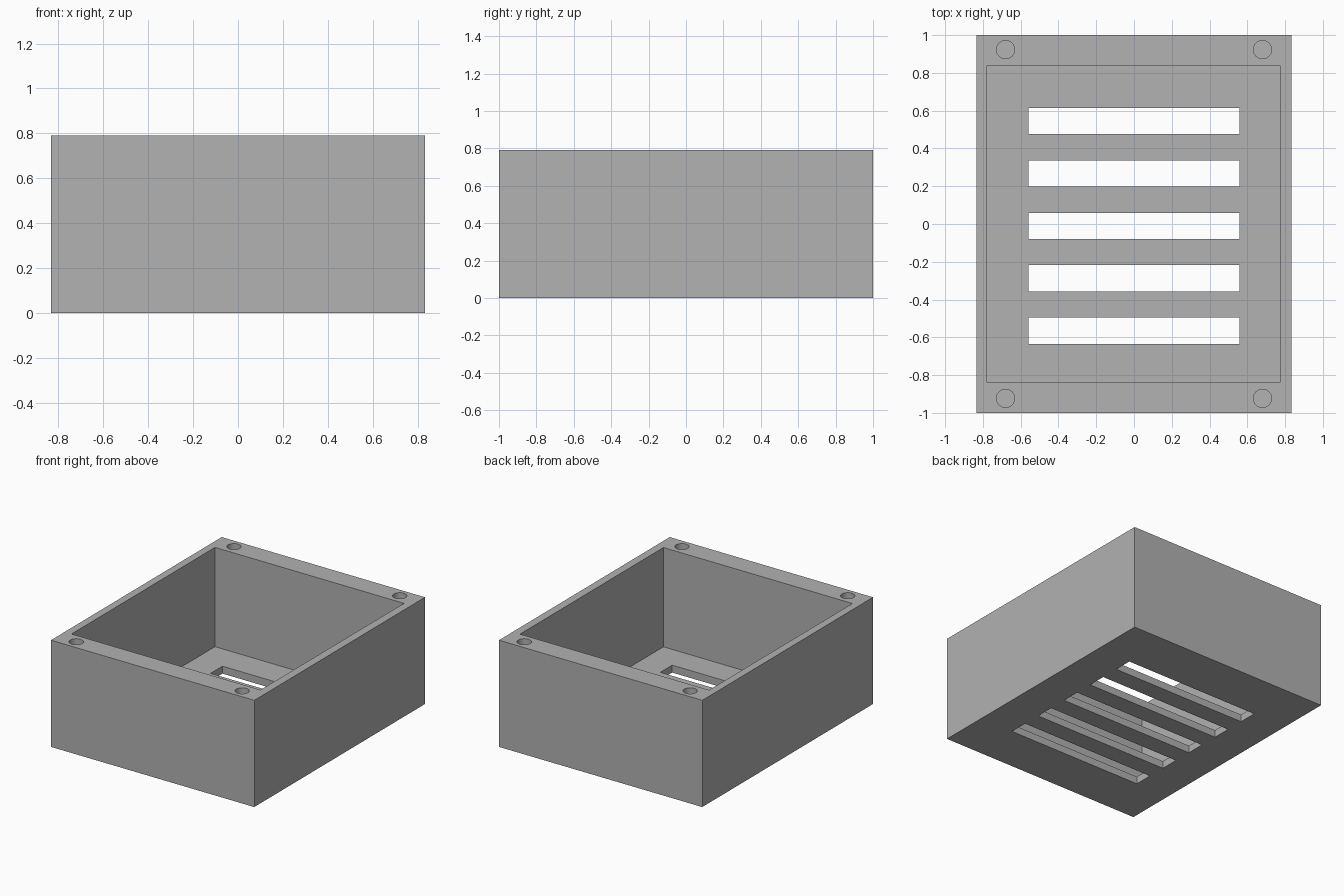
import bpy

cube = bpy.data.objects.get("Cube")
if cube:
    bpy.data.objects.remove(cube, do_unlink=True)

WIDTH, LENGTH, HEIGHT = 1.667, 2.0, 0.791
FLOOR = 0.055
OVER = 0.1  # how far cutters reach past a surface

grey = bpy.data.materials.new("plain grey")
grey.use_nodes = True
grey.diffuse_color = (0.445, 0.445, 0.445, 1)
grey.node_tree.nodes["Principled BSDF"].inputs["Base Color"].default_value = grey.diffuse_color


def block(name, size, center):
    bpy.ops.mesh.primitive_cube_add(size=1, location=center)
    obj = bpy.context.object
    obj.name = name
    obj.scale = size
    bpy.ops.object.transform_apply(location=True, rotation=False, scale=True)
    obj.data.materials.append(grey)
    return obj


def cut(target, cutter):
    cutter.hide_render = True
    mod = target.modifiers.new("cut", 'BOOLEAN')
    mod.operation = 'DIFFERENCE'
    mod.solver = 'EXACT'
    mod.object = cutter
    bpy.context.view_layer.objects.active = target
    bpy.ops.object.modifier_apply(modifier=mod.name)
    bpy.data.objects.remove(cutter, do_unlink=True)


# Solid outer case
case = block("vented_case", (WIDTH, LENGTH, HEIGHT), (0, 0, HEIGHT / 2))

# Open cavity, with thin side walls and thick end walls
depth = HEIGHT - FLOOR + OVER
cut(case, block("cavity_cutter", (1.55, 1.68, depth), (-0.002, 0, FLOOR + depth / 2)))

# Five vent slots through the floor
for i in range(-2, 3):
    cut(case, block("slot_cutter", (1.116, 0.139, FLOOR + 2 * OVER),
                    (0, i * 0.2777 - 0.01, FLOOR / 2)))

# Blind screw holes in the rim corners
HOLE_DEPTH = 0.4
for x in (-0.68, 0.68):
    for y in (-0.923, 0.923):
        bpy.ops.mesh.primitive_cylinder_add(
            vertices=48, radius=0.048, depth=HOLE_DEPTH + OVER,
            location=(x, y, HEIGHT + (OVER - HOLE_DEPTH) / 2))
        hole = bpy.context.object
        hole.name = "screw_hole_cutter"
        hole.data.materials.append(grey)
        cut(case, hole)

# Smooth hole walls, sharp box edges
bpy.ops.object.select_all(action='DESELECT')
case.select_set(True)
bpy.context.view_layer.objects.active = case
bpy.ops.object.shade_smooth_by_angle()
